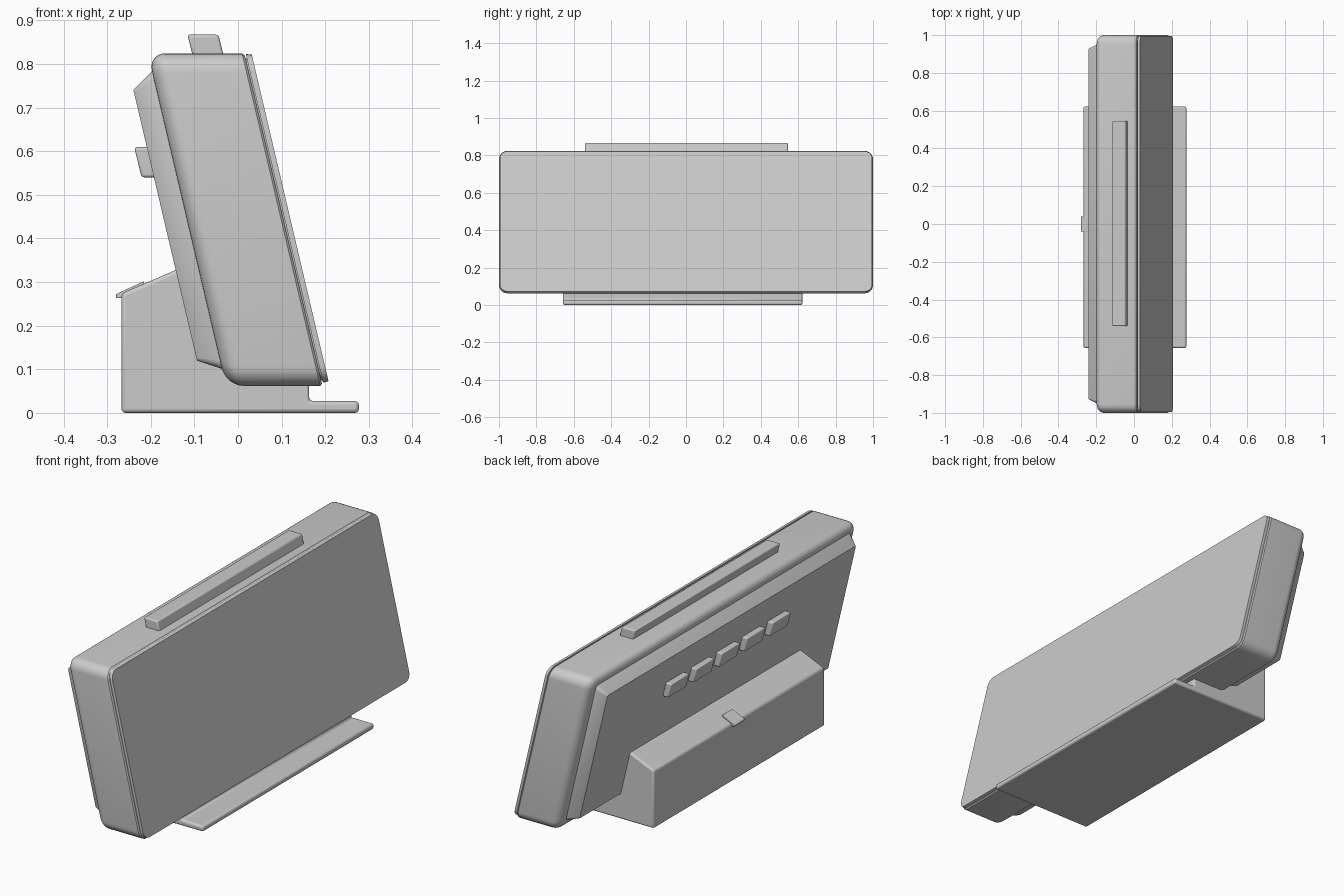
import bpy, bmesh, math

if "Cube" in bpy.data.objects:
    bpy.data.objects.remove(bpy.data.objects["Cube"])

SLOPE = 0.235   # backward lean of the clock: x shift per unit of height
Z_MID = 0.443


def finish(name, bm, bevel=0.0):
    bmesh.ops.recalc_face_normals(bm, faces=bm.faces)
    me = bpy.data.meshes.new(name)
    bm.to_mesh(me)
    bm.free()
    ob = bpy.data.objects.new(name, me)
    bpy.context.collection.objects.link(ob)
    bpy.ops.object.select_all(action='DESELECT')
    ob.select_set(True)
    bpy.context.view_layer.objects.active = ob
    bpy.ops.object.shade_smooth_by_angle(angle=math.radians(35))
    if bevel:
        mod = ob.modifiers.new("soft_edges", 'BEVEL')
        mod.width = bevel
        mod.segments = 3
        mod.limit_method = 'ANGLE'
        mod.angle_limit = math.radians(30)
    return ob


def leaning_slab(name, layers, segs=6):
    """Loft rounded rectangles; layer = (depth, half_width, z_low, z_high, radius)."""
    bm = bmesh.new()
    rings = []
    for u, w, z0, z1, r in layers:
        ring = []
        for cy, cz, a0 in ((w - r, z1 - r, 0), (r - w, z1 - r, 90),
                           (r - w, z0 + r, 180), (w - r, z0 + r, 270)):
            for i in range(segs + 1):
                a = math.radians(a0 + 90 * i / segs)
                y, z = cy + r * math.cos(a), cz + r * math.sin(a)
                ring.append(bm.verts.new((u - SLOPE * (z - Z_MID), y, z)))
        rings.append(ring)
    n = len(rings[0])
    for a, b in zip(rings, rings[1:]):
        for i in range(n):
            j = (i + 1) % n
            bm.faces.new((a[i], a[j], b[j], b[i]))
    bm.faces.new(rings[0])
    bm.faces.new(rings[-1])
    return finish(name, bm)


def extrude_profile(name, pts, y0, y1, bevel):
    """Extrude an xz outline along y."""
    bm = bmesh.new()
    face = bm.faces.new([bm.verts.new((x, y0, z)) for x, z in pts])
    res = bmesh.ops.extrude_face_region(bm, geom=[face])
    verts = [g for g in res['geom'] if isinstance(g, bmesh.types.BMVert)]
    bmesh.ops.translate(bm, verts=verts, vec=(0, y1 - y0, 0))
    return finish(name, bm, bevel)


# main housing with a rounded rear rim
R = 0.04
body = []
for i in range(9):
    a = math.radians(90 * i / 8)
    d = R * (1 - math.sin(a))
    body.append((-0.117 + R * (1 - math.cos(a)), 1 - d, 0.062 + d, 0.824 - d,
                 0.045 - 0.6 * d))
body += [(0.099, 1.0, 0.062, 0.824, 0.045),
         (0.104, 0.995, 0.067, 0.819, 0.04)]
leaning_slab("housing", body)

# recessed seam and front display plate
leaning_slab("display_seam", [(0.10, 0.988, 0.074, 0.812, 0.034),
                              (0.110, 0.988, 0.074, 0.812, 0.034)])
leaning_slab("display_plate", [(0.107, 0.995, 0.069, 0.823, 0.038),
                               (0.1205, 0.995, 0.073, 0.821, 0.038)])

# chamfered rear cover
leaning_slab("rear_cover", [(-0.09, 0.955, 0.095, 0.787, 0.02),
                            (-0.115, 0.953, 0.10, 0.785, 0.02),
                            (-0.168, 0.93, 0.119, 0.742, 0.008),
                            (-0.170, 0.928, 0.121, 0.740, 0.006)], 3)

# stand with front lip
extrude_profile("stand", [(-0.267, 0), (0.277, 0), (0.277, 0.027), (0.163, 0.027),
                          (0.163, 0.09), (0.0, 0.09), (-0.05, 0.12),
                          (-0.13, 0.333), (-0.267, 0.274)], -0.657, 0.622, 0.009)

# battery door latch on the stand
extrude_profile("door_latch", [(-0.28, 0.263), (-0.28, 0.272), (-0.265, 0.279),
                               (-0.215, 0.302), (-0.215, 0.285), (-0.25, 0.263)],
                -0.04, 0.04, 0.002)

# long top button
extrude_profile("top_button", [(-0.102, 0.812), (-0.116, 0.867), (-0.045, 0.867),
                               (-0.031, 0.812)], -0.54, 0.545, 0.006)

# row of rear buttons
for i in range(5):
    y = (i - 2) * 0.19
    extrude_profile(f"rear_button_{i + 1}",
                    [(-0.238, 0.609), (-0.19, 0.609), (-0.174, 0.54), (-0.221, 0.54)],
                    y - 0.068, y + 0.068, 0.006)
